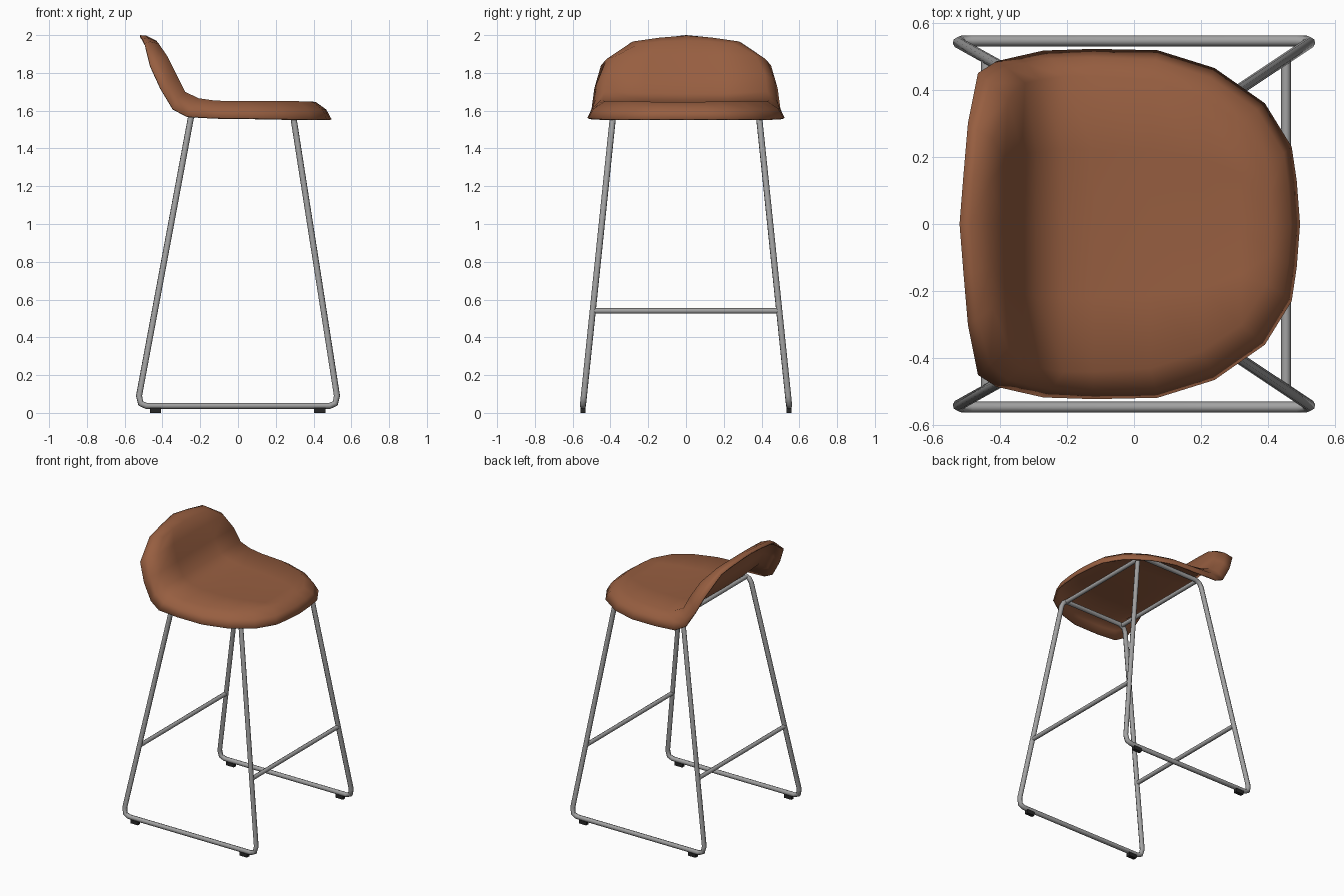
import bpy, bmesh, math
from mathutils import Vector

if "Cube" in bpy.data.objects:
    bpy.data.objects.remove(bpy.data.objects["Cube"])


def material(name, rgb):
    m = bpy.data.materials.new(name)
    m.diffuse_color = (*rgb, 1)
    m.use_nodes = True
    m.node_tree.nodes["Principled BSDF"].inputs["Base Color"].default_value = m.diffuse_color
    return m


BROWN = material("brown_leather", (0.31, 0.113, 0.052))
STEEL = material("grey_steel", (0.36, 0.36, 0.36))
BLACK = material("black_rubber", (0.02, 0.02, 0.02))


def smooth(ob, angle):
    bpy.ops.object.select_all(action='DESELECT')
    ob.select_set(True)
    bpy.context.view_layer.objects.active = ob
    bpy.ops.object.shade_smooth_by_angle(angle=math.radians(angle))


def tube(name, pts, r, closed=False):
    cu = bpy.data.curves.new(name, 'CURVE')
    cu.dimensions = '3D'
    cu.bevel_depth = r
    cu.bevel_resolution = 2
    cu.use_fill_caps = True
    sp = cu.splines.new('POLY')
    sp.points.add(len(pts) - 1)
    for p, co in zip(sp.points, pts):
        p.co = (*co, 1)
    sp.use_cyclic_u = closed
    ob = bpy.data.objects.new(name, cu)
    bpy.context.collection.objects.link(ob)
    bpy.ops.object.select_all(action='DESELECT')
    ob.select_set(True)
    bpy.context.view_layer.objects.active = ob
    bpy.ops.object.convert(target='MESH')
    ob = bpy.context.object
    ob.data.materials.clear()
    ob.data.materials.append(STEEL)
    smooth(ob, 50)
    return ob


# Seat: cross rows (x, z, half width) running from the front edge up the backrest
rows = [(0.395, 1.647, 0.18), (0.32, 1.65, 0.30), (0.20, 1.65, 0.38),
        (0.05, 1.65, 0.43), (-0.12, 1.653, 0.44), (-0.21, 1.666, 0.44),
        (-0.28, 1.70, 0.43), (-0.325, 1.79, 0.42), (-0.375, 1.89, 0.37),
        (-0.42, 1.955, 0.25)]
# Outer edge of the rolled lip, half way round from front centre to back centre
edge = [(0.495, 0, 1.555), (0.485, 0.13, 1.555), (0.47, 0.23, 1.555),
        (0.39, 0.36, 1.555), (0.24, 0.465, 1.557), (0.07, 0.518, 1.56),
        (-0.12, 0.522, 1.562), (-0.27, 0.517, 1.57), (-0.345, 0.50, 1.61),
        (-0.41, 0.485, 1.72), (-0.465, 0.45, 1.84), (-0.495, 0.30, 1.955),
        (-0.508, 0.15, 1.982), (-0.52, 0, 2.0)]
last = len(rows) - 1
bm = bmesh.new()
grid = []
for i, (x, z, w) in enumerate(rows):
    line = []
    for j in range(5):
        t = j / 2 - 1
        b = 1 - t * t
        dx = 0.015 * b if i == 0 else (-0.012 * b if i >= 6 else 0)
        dz = 0.015 * b if i == last else (-0.01 * b if 0 < i < 7 else 0)
        line.append(bm.verts.new((x + dx, w * t, z + dz)))
    grid.append(line)
for i in range(last):
    for j in range(4):
        bm.faces.new((grid[i][j], grid[i][j + 1], grid[i + 1][j + 1], grid[i + 1][j]))

# Rolled lip around the whole seat
half = [(0, 2), (0, 3)] + [(i, 4) for i in range(last + 1)] + [(last, 3), (last, 2)]
ring = half + [(i, 4 - j) for i, j in half[-2:0:-1]]
outer = edge + [(x, -y, z) for x, y, z in edge[-2:0:-1]]
inner_v = [grid[i][j] for i, j in ring]
edge_v = [bm.verts.new(p) for p in outer]
mid_v = []
for a, b in zip(inner_v, edge_v):
    m = (a.co + b.co) / 2
    mid_v.append(bm.verts.new(m + 0.016 * (m - Vector((-0.05, 0, 1.45))).normalized()))
for a, b in ((inner_v, mid_v), (mid_v, edge_v)):
    for k in range(len(a)):
        n = (k + 1) % len(a)
        bm.faces.new((a[k], b[k], b[n], a[n]))
me = bpy.data.meshes.new("seat")
bm.to_mesh(me)
bm.free()
me.materials.append(BROWN)
seat = bpy.data.objects.new("seat", me)
bpy.context.collection.objects.link(seat)
smooth(seat, 75)
sol = seat.modifiers.new("thickness", 'SOLIDIFY')
sol.thickness = 0.01
sol.offset = -1


# Leg frames lean inwards as they rise
def side_y(z):
    return 0.546 - (z - 0.037) * 0.104


loop = [(-0.485, 0.037), (0.485, 0.037), (0.515, 0.05), (0.524, 0.09),
        (0.294, 1.56), (0.28, 1.59), (0.25, 1.605),
        (-0.20, 1.605), (-0.235, 1.59), (-0.25, 1.56),
        (-0.524, 0.09), (-0.515, 0.05)]
for side, s in (("left", -1), ("right", 1)):
    tube(side + "_leg_frame", [(x, s * side_y(z), z) for x, z in loop], 0.0165, True)
    # Rubber glides under each floor bar
    for end, x in (("rear", -0.437), ("front", 0.433)):
        bpy.ops.mesh.primitive_cube_add(size=1, location=(x, s * 0.546, 0.0135))
        foot = bpy.context.object
        foot.name = side + "_" + end + "_glide"
        foot.scale = (0.06, 0.026, 0.027)
        foot.data.materials.append(BLACK)

# Footrests and the cross rods under the seat
for end, x, xt in (("front", 0.453, 0.262), ("rear", -0.441, -0.215)):
    y = side_y(0.54)
    tube(end + "_footrest", [(x, -y, 0.54), (x, y, 0.54)], 0.0145)
    y = side_y(1.6)
    tube(end + "_seat_rod", [(xt, -y, 1.6), (xt, y, 1.6)], 0.0145)
